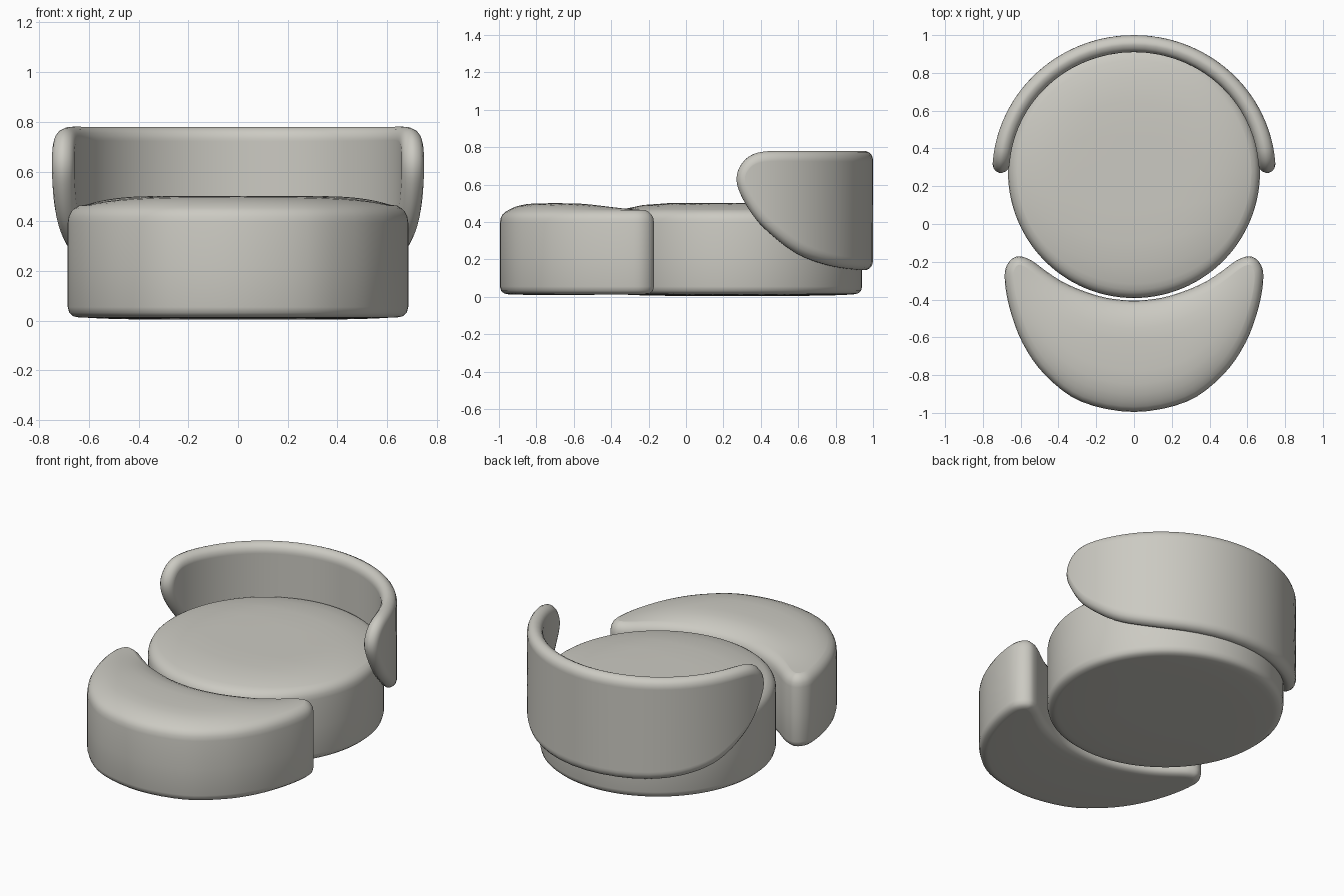
import bpy, bmesh, math
from mathutils import Vector

cube = bpy.data.objects.get("Cube")
if cube:
    bpy.data.objects.remove(cube, do_unlink=True)

fabric = bpy.data.materials.new("warm grey fabric")
fabric.use_nodes = True
colour = (0.60, 0.59, 0.54, 1)
fabric.diffuse_color = colour
bsdf = fabric.node_tree.nodes["Principled BSDF"]
bsdf.inputs["Base Color"].default_value = colour
bsdf.inputs["Roughness"].default_value = 0.9


def smooth_loop(points, steps=4):
    """Closed Catmull-Rom curve through the points."""
    result, n = [], len(points)
    for i in range(n):
        a, b, c, d = (points[(i + k) % n] for k in (-1, 0, 1, 2))
        for s in range(steps):
            t = s / steps
            result.append(0.5 * (2 * b + (c - a) * t + (2 * a - 5 * b + 4 * c - d) * t**2
                                 + (3 * b - a - 3 * c + d) * t**3))
    return result


def symmetric_outline(tip, first, second):
    """Right tip, along the first edge to the left tip, back along the second edge."""
    def flip(p):
        return (-p[0], p[1])
    points = [tip] + first + [flip(p) for p in first[-2::-1]] + [flip(tip)]
    points += [flip(p) for p in second] + second[-2::-1]
    return smooth_loop([Vector(p) for p in points])


def inset(loop, amount):
    n = len(loop)
    area = sum(loop[i - 1].cross(loop[i]) for i in range(n))
    sign = 1 if area > 0 else -1
    moved = []
    for i in range(n):
        d = (loop[(i + 1) % n] - loop[i - 1]).normalized()
        moved.append(loop[i] + Vector((-d.y, d.x)) * sign * amount)
    return moved


def pad(name, outline, rings, domes, reach, place):
    """Padded slab: rounded rim from (inset, height) rings, domed caps at both ends."""
    bm = bmesh.new()
    n, half, cols = len(outline), len(outline) // 2, 10

    def vert(p, h):
        return bm.verts.new(place(p.x, p.y, h))

    flat = [inset(outline, r[0]) for r in rings]
    loops = [[vert(p, r[1]) for p in f] for f, r in zip(flat, rings)]
    for low, high in zip(loops, loops[1:]):
        for i in range(n):
            j = (i + 1) % n
            bm.faces.new((low[i], low[j], high[j], high[i]))

    # Caps are strips spanning the two opposite edges
    for k, dome in ((0, domes[0]), (-1, domes[1])):
        pts, ring, height = flat[k], loops[k], rings[k][1]
        rows = []
        for i in range(half + 1):
            if i in (0, half):
                rows.append([ring[i]] * (cols + 1))
                continue
            p, q = pts[i], pts[n - i]
            row = [ring[i]]
            for c in range(1, cols):
                m = p.lerp(q, (1 - math.cos(math.pi * c / cols)) / 2)
                depth = min(1, (m - p).length * (m - q).length / reach)
                row.append(vert(m, height + dome * (1 - (1 - depth) ** 2)))
            rows.append(row + [ring[n - i]])
        for a, b in zip(rows, rows[1:]):
            for c in range(cols):
                corners = list(dict.fromkeys((a[c], a[c + 1], b[c + 1], b[c])))
                bm.faces.new(corners)

    bmesh.ops.recalc_face_normals(bm, faces=bm.faces)
    mesh = bpy.data.meshes.new(name)
    bm.to_mesh(mesh)
    bm.free()
    mesh.materials.append(fabric)
    obj = bpy.data.objects.new(name, mesh)
    bpy.context.collection.objects.link(obj)
    bpy.ops.object.select_all(action='DESELECT')
    obj.select_set(True)
    bpy.context.view_layer.objects.active = obj
    bpy.ops.object.shade_smooth_by_angle(angle=math.radians(50))
    return obj


def upright(x, y, h):
    return (x, y, h)


cushion_rings = [(0.045, 0.013), (0.022, 0.018), (0.006, 0.032), (0, 0.055), (0, 0.22),
                 (0, 0.395), (0.004, 0.42), (0.014, 0.44), (0.028, 0.453), (0.045, 0.463)]

# Round seat
radius, centre = 0.667, 0.275
angles = [math.pi / 2 * i / 7 for i in range(1, 8)]
front = [(radius * math.cos(a), centre - radius * math.sin(a)) for a in angles]
rear = [(x, 2 * centre - y) for x, y in front]
pad("round_seat", symmetric_outline((radius, centre), front, rear),
    cushion_rings, (-0.008, 0.038), 0.28, upright)

# Crescent footstool hugging the front of the seat
outer = [(0.665, -0.205), (0.685, -0.28), (0.66, -0.44), (0.59, -0.63),
         (0.47, -0.80), (0.28, -0.94), (0, -0.995)]
inner = [(0.57, -0.18), (0.525, -0.205), (0.465, -0.25), (0.38, -0.305),
         (0.28, -0.35), (0.15, -0.39), (0, -0.405)]
pad("crescent_footstool", symmetric_outline((0.62, -0.172), outer, inner),
    cushion_rings, (-0.003, 0.037), 0.06, upright)


# Backrest, shaped flat and wrapped around the seat
def wrap(s, z, depth):
    a = s / 0.74
    return ((0.66 + depth) * math.sin(a), 0.27 + (0.64 + depth) * math.cos(a), z)


top = [(1.14, 0.70), (1.08, 0.755), (0.98, 0.778), (0.75, 0.78),
       (0.5, 0.78), (0.25, 0.78), (0, 0.78)]
bottom = [(1.14, 0.55), (1.07, 0.44), (0.98, 0.35), (0.816, 0.24),
          (0.632, 0.18), (0.39, 0.15), (0, 0.142)]
back_rings = [(0.045, 0), (0.025, 0.006), (0.01, 0.018), (0, 0.038),
              (0, 0.052), (0.01, 0.072), (0.025, 0.084), (0.045, 0.09)]
pad("curved_backrest", symmetric_outline((1.162, 0.63), top, bottom),
    back_rings, (0, 0), 0.06, wrap)
